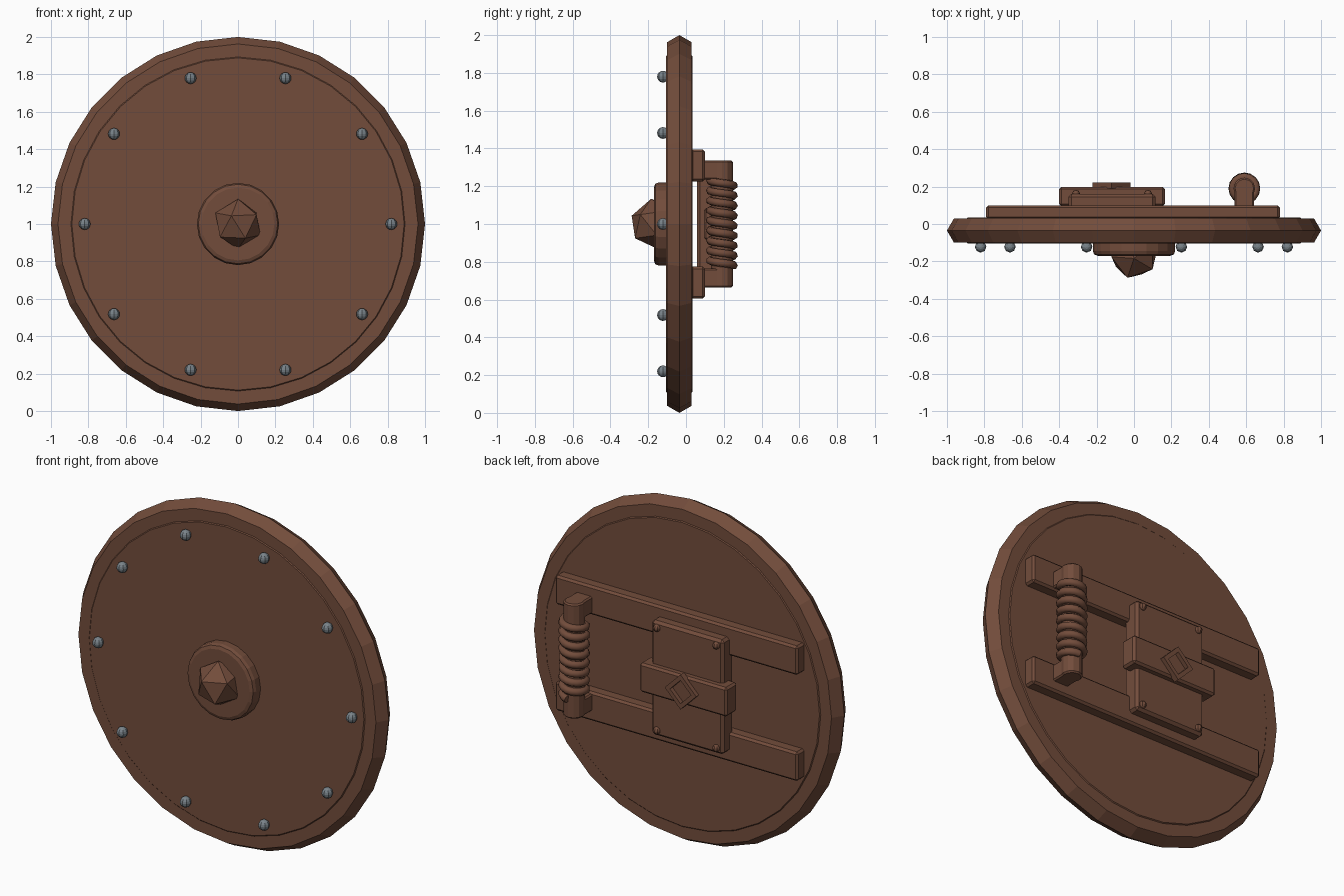
import bpy, bmesh
from math import pi, sin, cos, radians
from mathutils import Matrix, Vector

cube = bpy.data.objects.get("Cube")
if cube:
    bpy.data.objects.remove(cube, do_unlink=True)


def material(name, rgb):
    mat = bpy.data.materials.new(name)
    mat.use_nodes = True
    color = (*rgb, 1)
    mat.diffuse_color = color
    mat.node_tree.nodes["Principled BSDF"].inputs["Base Color"].default_value = color
    return mat


wood = material("brown wood", (0.17, 0.073, 0.044))
steel = material("grey steel", (0.19, 0.225, 0.25))
FACE_FRONT = Matrix.Rotation(pi / 2, 4, 'X')  # turns a z axis to the y axis


def add(name, bm, mat=wood, bevel=0, segments=1):
    bmesh.ops.recalc_face_normals(bm, faces=bm.faces)
    mesh = bpy.data.meshes.new(name)
    bm.to_mesh(mesh)
    bm.free()
    mesh.materials.append(mat)
    obj = bpy.data.objects.new(name, mesh)
    bpy.context.collection.objects.link(obj)
    if bevel:
        mod = obj.modifiers.new("bevel", 'BEVEL')
        mod.width = bevel
        mod.segments = segments
        mod.limit_method = 'ANGLE'
        mod.angle_limit = radians(50)
    return obj


def box(name, x, y, z, bevel=0.012):
    bm = bmesh.new()
    spans = (x, y, z)
    center = Vector([(a + b) / 2 for a, b in spans])
    size = [b - a for a, b in spans]
    bmesh.ops.create_cube(bm, size=1, matrix=Matrix.Translation(center) @ Matrix.Diagonal((*size, 1)))
    return add(name, bm, bevel=bevel)


def cylinder(name, center, radius, depth, sides, turn, bevel, segments=1):
    bm = bmesh.new()
    bmesh.ops.create_cone(bm, cap_ends=True, segments=sides, radius1=radius, radius2=radius,
                          depth=depth, matrix=Matrix.Translation(center) @ turn)
    return add(name, bm, bevel=bevel, segments=segments)


def ring(name, center, major, minor, sides, tube_sides, tube_turn=0):
    """Faceted ring lying in the x-z plane."""
    bm = bmesh.new()
    loops = []
    for i in range(sides):
        a = 2 * pi * i / sides
        loop = []
        for j in range(tube_sides):
            b = 2 * pi * j / tube_sides + tube_turn
            r = major + minor * cos(b)
            loop.append(bm.verts.new(Vector(center) + Vector((r * cos(a), minor * sin(b), r * sin(a)))))
        loops.append(loop)
    for i in range(sides):
        p, q = loops[i], loops[(i + 1) % sides]
        for j in range(tube_sides):
            k = (j + 1) % tube_sides
            bm.faces.new((p[j], q[j], q[k], p[k]))
    return add(name, bm)


def studs(name, points, radius, mat):
    bm = bmesh.new()
    for p in points:
        bmesh.ops.create_uvsphere(bm, u_segments=8, v_segments=8, radius=radius,
                                  matrix=Matrix.Translation(p))
    return add(name, bm, mat)


# Shield body
ring("rim", (0, -0.035, 1), 0.925, 0.075, 28, 6)
cylinder("shield_board", (0, -0.035, 1), 0.9, 0.14, 32, FACE_FRONT, 0.012)

# Front boss with a faceted gem-shaped point
cylinder("boss_base", (0, -0.125, 1), 0.22, 0.09, 20, FACE_FRONT, 0.025, 2)
bm = bmesh.new()
tilt = Matrix.Rotation(radians(8), 4, 'X') @ Matrix.Rotation(radians(-107), 4, 'Z')
bmesh.ops.create_icosphere(bm, subdivisions=1, radius=0.135,
                           matrix=Matrix.Translation((0, -0.165, 1)) @ tilt)
add("boss_point", bm)

# Ring of metal rivets on the front
studs("front_rivets", [(0.82 * cos(i * pi / 5), -0.122, 1 + 0.82 * sin(i * pi / 5))
                       for i in range(10)], 0.031, steel)

# Back planks and handle mounts, mirrored about the middle height
HX, HY = 0.59, 0.19
for side, s in (("upper", 1), ("lower", -1)):
    def span(a, b):
        return tuple(sorted((1 + s * a, 1 + s * b)))
    box(side + "_plank", (-0.79, 0.78), (0.025, 0.1), span(0.225, 0.395))
    box(side + "_handle_mount", (HX - 0.052, HX + 0.052), (0.09, HY), span(0.235, 0.335), 0.008)

# Handle bar and its wrapped cord
cylinder("handle_bar", (HX, HY, 1), 0.058, 0.67, 12, Matrix.Identity(4), 0.008)
curve = bpy.data.curves.new("handle_wrap", 'CURVE')
curve.dimensions = '3D'
curve.bevel_depth = 0.022
curve.bevel_resolution = 1
curve.use_fill_caps = True
turns, steps = 8.5, 16
count = int(turns * steps) + 1
spline = curve.splines.new('POLY')
spline.points.add(count - 1)
for i, point in enumerate(spline.points):
    a = -pi / 2 + 2 * pi * i / steps
    z = 1.23 - 0.45 * i / (count - 1)
    point.co = (HX + 0.063 * cos(a), HY + 0.063 * sin(a), z, 1)
spline.use_smooth = True
curve.materials.append(wood)
bpy.context.collection.objects.link(bpy.data.objects.new("handle_wrap", curve))

# Arm plate with cross band, small studs and diamond frame
box("arm_plate", (-0.35, 0.115), (0.058, 0.16), (0.665, 1.335), 0.015)
box("cross_band", (-0.4, 0.165), (0.095, 0.198), (0.915, 1.085))
studs("plate_studs", [(x, 0.162, z) for x in (-0.31, 0.075) for z in (0.7, 1.3)], 0.021, wood)
ring("diamond_frame", (-0.12, 0.206, 1), 0.085, 0.024, 4, 4, pi / 4)
